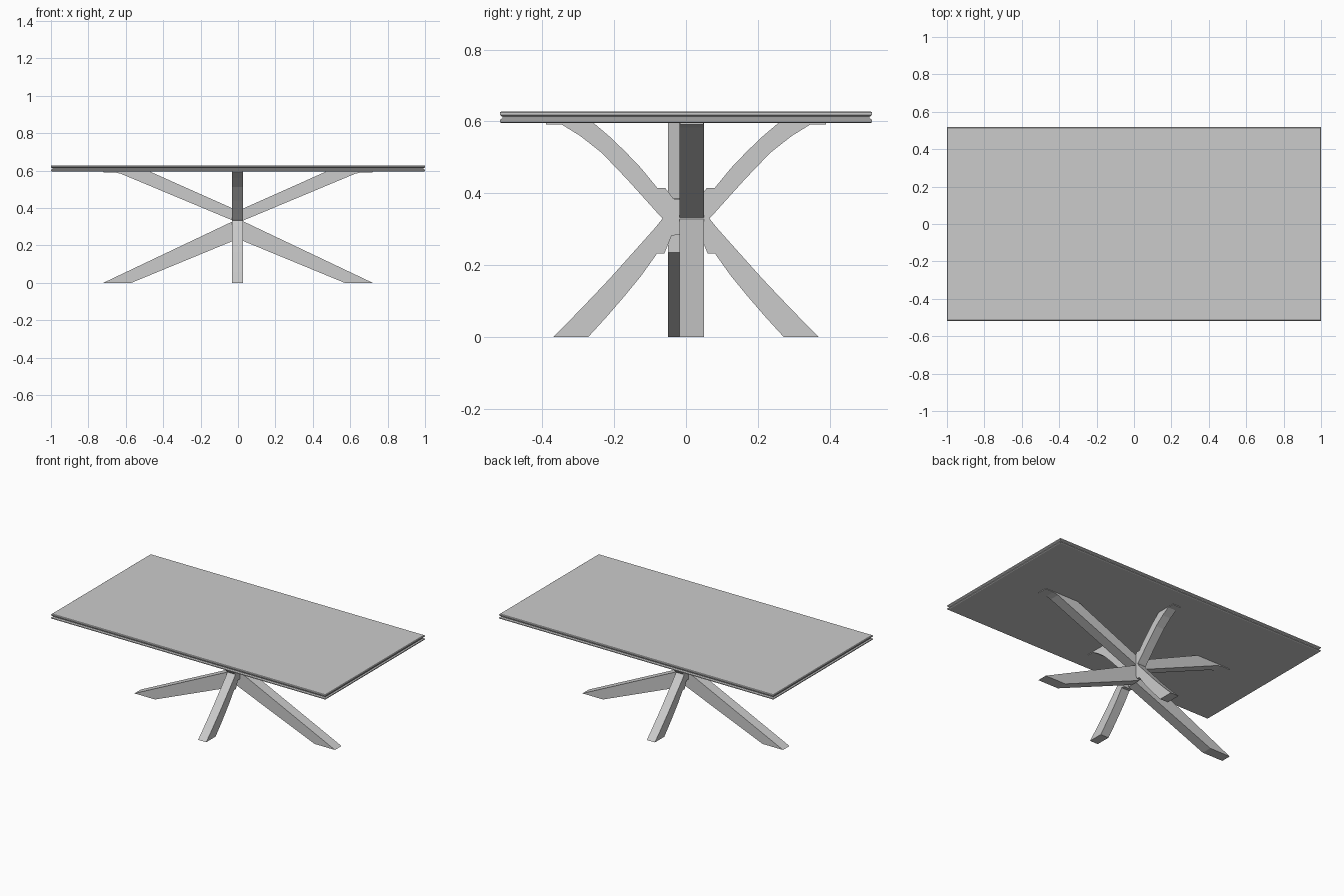
import bpy, bmesh
from mathutils import Vector

cube = bpy.data.objects.get("Cube")
if cube:
    bpy.data.objects.remove(cube, do_unlink=True)

grey = bpy.data.materials.new("light grey")
grey.use_nodes = True
GREY = (0.6, 0.6, 0.6, 1)
grey.diffuse_color = GREY
grey.node_tree.nodes["Principled BSDF"].inputs["Base Color"].default_value = GREY


def finish(name, bm):
    bmesh.ops.recalc_face_normals(bm, faces=bm.faces)
    mesh = bpy.data.meshes.new(name)
    bm.to_mesh(mesh)
    bm.free()
    mesh.materials.append(grey)
    obj = bpy.data.objects.new(name, mesh)
    bpy.context.collection.objects.link(obj)
    return obj


def v_leg(name, upper, lower, place, lo, hi):
    """Two bars joined at a notch; each bar is a list of (inner, outer) edge points."""
    bm = bmesh.new()
    rows = lower[::-1] + upper
    rings = []
    for inner, outer in rows:
        rings.append([bm.verts.new(place(r, z, t)) for (r, z), t in
                      ((inner, lo), (outer, lo), (outer, hi), (inner, hi))])
    for a, b in zip(rings, rings[1:]):
        for i in range(4):
            j = (i + 1) % 4
            bm.faces.new((a[i], a[j], b[j], b[i]))
    bm.faces.new(rings[0])
    bm.faces.new(rings[-1])
    return finish(name, bm)


def plate(name, size, centre):
    bm = bmesh.new()
    bmesh.ops.create_cube(bm, size=1)
    bmesh.ops.scale(bm, vec=Vector(size), verts=bm.verts)
    bmesh.ops.translate(bm, vec=Vector(centre), verts=bm.verts)
    return finish(name, bm)


# Table top: stacked outlines with a shallow groove round the edge
bm = bmesh.new()
rings = []
for z, inset in ((0.595, 0.005), (0.598, 0), (0.604, 0), (0.609, 0.007),
                 (0.613, 0.007), (0.618, 0), (0.625, 0), (0.628, 0.004)):
    x, y = 1 - inset, 0.518 - inset
    rings.append([bm.verts.new((sx * x, sy * y, z))
                  for sx, sy in ((-1, -1), (1, -1), (1, 1), (-1, 1))])
for a, b in zip(rings, rings[1:]):
    for i in range(4):
        j = (i + 1) % 4
        bm.faces.new((a[i], a[j], b[j], b[i]))
bm.faces.new(rings[0])
bm.faces.new(rings[-1])
finish("table_top", bm)

# Long straight legs, the two sides offset past each other
long_upper = [((0, 0.385), (0.025, 0.332)), ((0.476, 0.597), (0.626, 0.583)),
              ((0.48, 0.598), (0.69, 0.598))]
long_lower = [((0, 0.235), (0.025, 0.33)), ((0.57, 0), (0.72, 0))]

# Short curved legs with a stepped block at the hub
short_upper = [((0, 0.38), (0.066, 0.332)), ((0.035, 0.385), (0.069, 0.334)),
               ((0.058, 0.415), (0.075, 0.34)), ((0.08, 0.415), (0.10, 0.368)),
               ((0.125, 0.47), (0.165, 0.44)), ((0.17, 0.517), (0.235, 0.513)),
               ((0.215, 0.56), (0.295, 0.56)), ((0.26, 0.598), (0.357, 0.598))]
short_lower = [((0, 0.284), (0.066, 0.33)), ((0.04, 0.283), (0.069, 0.325)),
               ((0.06, 0.233), (0.085, 0.305)), ((0.08, 0.233), (0.10, 0.288)),
               ((0.125, 0.17), (0.21, 0.165)), ((0.17, 0.115), (0.26, 0.112)),
               ((0.22, 0.057), (0.315, 0.055)), ((0.272, 0), (0.37, 0))]

for side, s in (("left", 1), ("right", -1)):
    v_leg("long_legs_" + side, long_upper, long_lower,
          lambda r, z, t: (s * r, s * t, z), -0.018, 0.05)
    plate("long_mount_" + side, (0.2, 0.066, 0.006), (s * 0.62, s * 0.016, 0.594))
for side, s in (("back", 1), ("front", -1)):
    v_leg("short_legs_" + side, short_upper, short_lower,
          lambda r, z, t: (t, s * r, z), -0.032, 0.027)
    plate("short_mount_" + side, (0.058, 0.09, 0.006), (-0.002, s * 0.345, 0.594))
